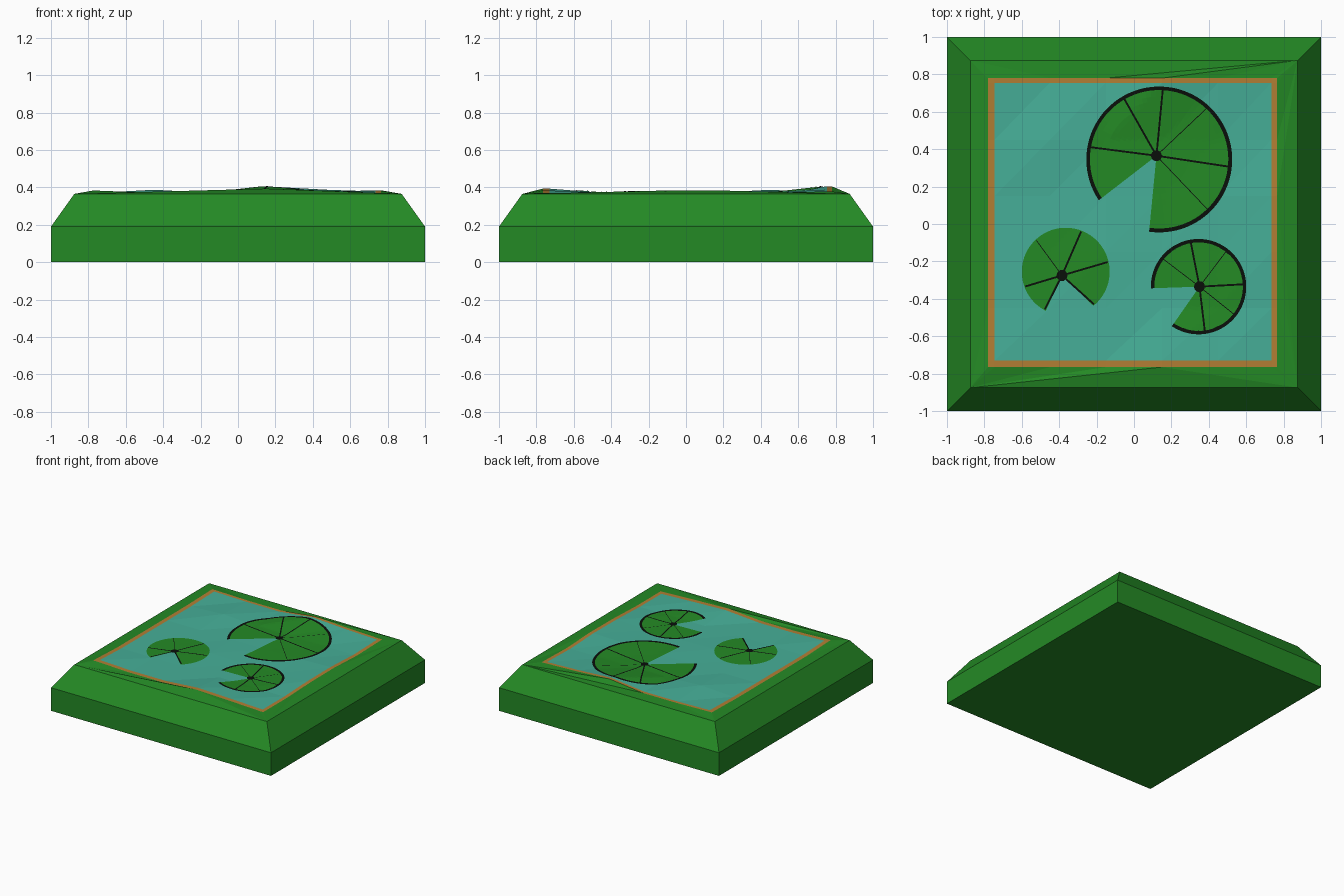
import bpy, math
from mathutils import Vector

if "Cube" in bpy.data.objects:
    bpy.data.objects.remove(bpy.data.objects["Cube"])

def mat(name, rgb):
    m = bpy.data.materials.new(name)
    lin = [((c / 255 + 0.055) / 1.055) ** 2.4 for c in rgb]
    m.diffuse_color = (*lin, 1)
    m.use_nodes = True
    m.node_tree.nodes["Principled BSDF"].inputs["Base Color"].default_value = m.diffuse_color
    return m

GREEN = mat("leaf green", (36, 138, 37))
WATER = mat("pond teal", (70, 175, 152))
BROWN = mat("earth brown", (178, 126, 52))
BLACK = mat("ink black", (10, 14, 10))

def make(name, verts, faces, mats, idx=None):
    me = bpy.data.meshes.new(name)
    me.from_pydata(verts, [], faces)
    for m in mats:
        me.materials.append(m)
    if idx:
        me.polygons.foreach_set("material_index", idx)
    ob = bpy.data.objects.new(name, me)
    bpy.context.collection.objects.link(ob)
    return ob

# Rippled surface: 6x6 control heights, with a narrow earth strip around it
XS = [-0.78, -0.745, -0.45, -0.15, 0.15, 0.45, 0.735, 0.765]
YS = [-0.765, -0.73, -0.45, -0.15, 0.15, 0.45, 0.755, 0.78]
BUMPS = {(3, 5): 0.405, (4, 5): 0.388, (1, 4): 0.387, (3, 0): 0.393,
         (4, 0): 0.383, (0, 0): 0.382, (5, 2): 0.382, (5, 3): 0.384,
         (5, 5): 0.378, (0, 5): 0.378, (4, 3): 0.376, (2, 2): 0.376}

def grid_z(i, j):
    c = lambda k: min(max(k - 1, 0), 5)
    return BUMPS.get((c(i), c(j)), 0.371)

def surface_z(x, y):
    """Height of the triangulated pond surface."""
    i = max(k for k in range(7) if k == 0 or XS[k] <= x)
    j = max(k for k in range(7) if k == 0 or YS[k] <= y)
    u = (x - XS[i]) / (XS[i + 1] - XS[i])
    v = (y - YS[j]) / (YS[j + 1] - YS[j])
    a, b, c, d = grid_z(i, j), grid_z(i + 1, j), grid_z(i + 1, j + 1), grid_z(i, j + 1)
    return a + u * (b - a) + v * (c - b) if u >= v else a + v * (d - a) + u * (c - d)

# Water with earth edging
verts = [(XS[i], YS[j], grid_z(i, j)) for j in range(8) for i in range(8)]
faces, idx = [], []
for j in range(7):
    for i in range(7):
        a = j * 8 + i
        faces += [(a, a + 1, a + 9), (a, a + 9, a + 8)]
        idx += [1 if i in (0, 6) or j in (0, 6) else 0] * 2
make("water_surface", verts, faces, [WATER, BROWN], idx)

# Grass block: straight base, sloped shoulder, bank fanning in to the pond edge
SQ = [(-1, -1), (1, -1), (1, 1), (-1, 1)]
verts = [(sx * r, sy * r, z) for r, z in ((1, 0), (1, 0.19), (0.875, 0.365)) for sx, sy in SQ]
faces = [(3, 2, 1, 0)]
for lvl in (0, 4):
    for k in range(4):
        n = (k + 1) % 4
        faces.append((lvl + k, lvl + n, lvl + 4 + n, lvl + 4 + k))
loop = ([(i, 0) for i in range(7)] + [(7, j) for j in range(7)] +
        [(i, 7) for i in range(7, 0, -1)] + [(0, j) for j in range(7, 0, -1)])
verts += [(XS[i], YS[j], grid_z(i, j)) for i, j in loop]
for k in range(4):
    A, B = 8 + k, 8 + (k + 1) % 4
    b = [12 + (7 * k + s) % 28 for s in range(8)]
    for s in range(7):
        faces.append((A if s < 4 else B, b[s + 1], b[s]))
    faces.append((A, B, b[4]))
make("grass_block", verts, faces, [GREEN])

def drape(p, lift):
    return (p.x, p.y, surface_z(p.x, p.y) + lift)

def lily_pad(name, centre, hub, r, start, end, veins, rim):
    """Notched leaf draped on the water; veins are (degrees, half width)."""
    centre, hub = Vector(centre), Vector(hub)
    edge = lambda a: centre + r * Vector((math.cos(a), math.sin(a)))
    # leaf blade, with the outermost ring black when outlined
    n = 72
    ts = [0.01] + [k / 14 for k in range(1, 14)] + [1 - 0.02 / r, 1]
    verts, faces, idx = [], [], []
    for s in range(n + 1):
        e = edge(math.radians(start + (end - start) * s / n))
        verts += [drape(hub.lerp(e, t), 0.003) for t in ts]
    m = len(ts)
    for s in range(n):
        for k in range(m - 1):
            a = s * m + k
            faces.append((a, a + 1, a + m + 1, a + m))
            idx.append(1 if rim and k == m - 2 else 0)
    make(name, verts, faces, [GREEN, BLACK], idx)
    # veins and hub
    verts, faces = [], []
    for deg, w in veins:
        e = edge(math.radians(deg))
        d = (e - hub).normalized()
        side = Vector((-d.y, d.x)) * w
        base = len(verts)
        for k in range(17):
            p = hub.lerp(e, k / 16 * 0.98)
            verts += [drape(p - side, 0.005), drape(p + side, 0.005)]
        faces += [(base + 2 * k, base + 2 * k + 2, base + 2 * k + 3, base + 2 * k + 1)
                  for k in range(16)]
    base = len(verts)
    verts += [drape(hub + 0.03 * Vector((math.cos(k * math.pi / 5), math.sin(k * math.pi / 5))), 0.006)
              for k in range(10)]
    faces.append(tuple(range(base, base + 10)))
    make(name + "_veins", verts, faces, [BLACK])

T, F = 0.005, 0.002   # bold and faint veins
lily_pad("large_lily_pad", (0.135, 0.345), (0.12, 0.365), 0.39, -98, 214,
         [(170, T), (120, T), (87, T), (47, F), (-6, T), (-46, F)], True)
lily_pad("medium_lily_pad", (0.345, -0.335), (0.35, -0.335), 0.255, -124, 182,
         [(3, T), (100, T), (52, F), (142, F), (-82, T), (-38, F)], True)
lily_pad("small_lily_pad", (-0.365, -0.255), (-0.385, -0.275), 0.235, -51, 243,
         [(13, T), (69, T), (133, F), (200, T), (241, T), (-49, T)], False)
